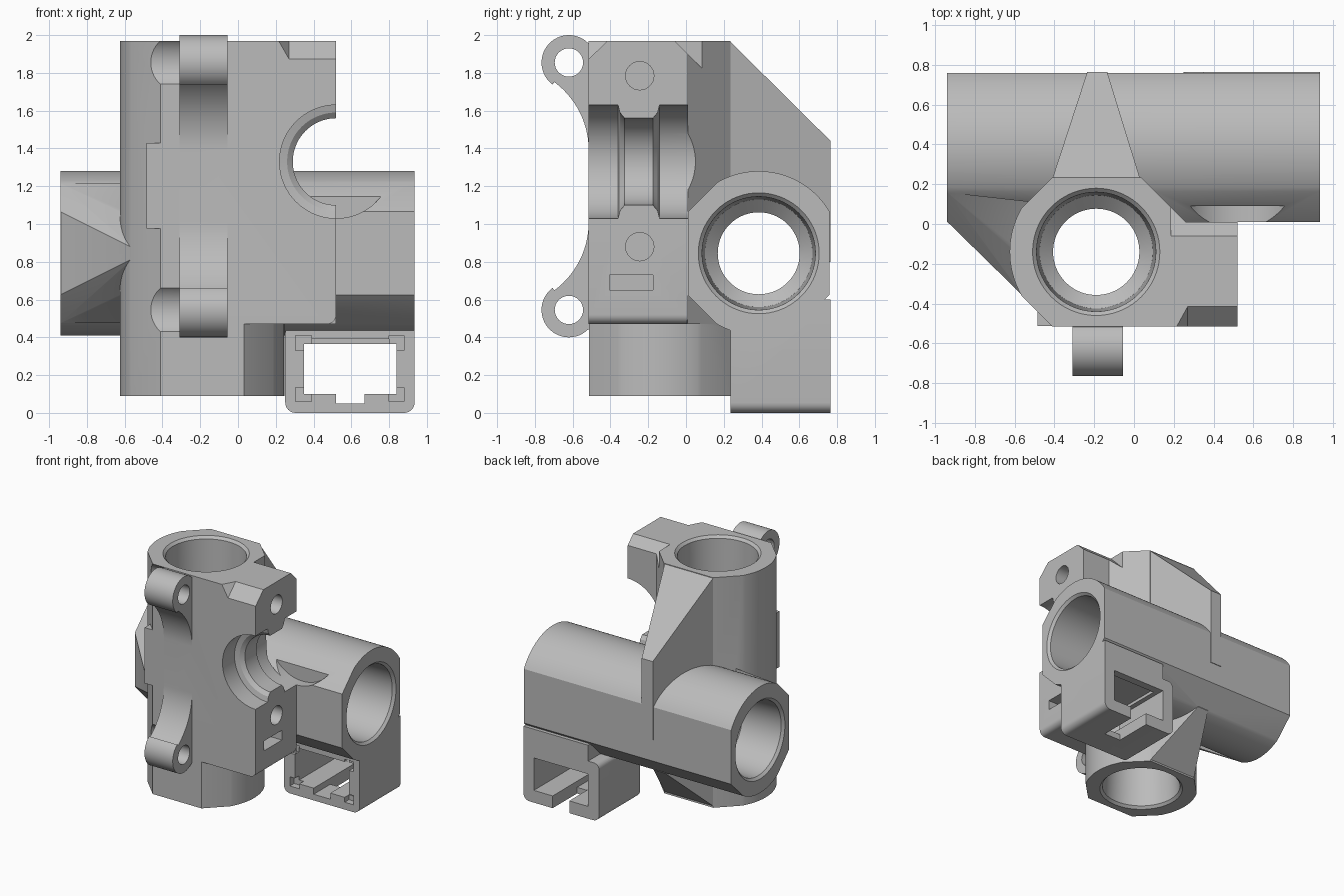
import bpy, bmesh
from math import sin, cos, pi, atan2, radians
from mathutils import Vector

old = bpy.data.objects.get("Cube")
if old:
    bpy.data.objects.remove(old, do_unlink=True)

grey = bpy.data.materials.new("plain grey plastic")
grey.use_nodes = True
grey.diffuse_color = (0.5, 0.5, 0.5, 1)
grey.node_tree.nodes["Principled BSDF"].inputs["Base Color"].default_value = (0.5, 0.5, 0.5, 1)


def finish(name, bm):
    bmesh.ops.recalc_face_normals(bm, faces=bm.faces[:])
    mesh = bpy.data.meshes.new(name)
    bm.to_mesh(mesh)
    bm.free()
    mesh.materials.append(grey)
    ob = bpy.data.objects.new(name, mesh)
    bpy.context.scene.collection.objects.link(ob)
    return ob


def place(axis, u, v, t):
    return {"x": (t, u, v), "y": (u, t, v), "z": (u, v, t)}[axis]


def prism(name, axis, pts, a, b):
    """Extrude a flat outline along an axis."""
    bm = bmesh.new()
    lo, hi = ([bm.verts.new(place(axis, u, v, t)) for u, v in pts] for t in (a, b))
    bm.faces.new(lo)
    bm.faces.new(hi)
    n = len(pts)
    for i in range(n):
        j = (i + 1) % n
        bm.faces.new((lo[i], lo[j], hi[j], hi[i]))
    return finish(name, bm)


def box(name, x, y, z):
    return prism(name, "z", [(x[0], y[0]), (x[1], y[0]), (x[1], y[1]), (x[0], y[1])], *z)


def arc(c, r, start, end, n):
    return [(c[0] + r * cos(radians(start + (end - start) * i / n)),
             c[1] + r * sin(radians(start + (end - start) * i / n))) for i in range(n + 1)]


def lathe(name, axis, c, profile, n=72):
    """Stack of rings (position, radius) about an axis."""
    bm = bmesh.new()
    rings = [[bm.verts.new(place(axis, c[0] + r * cos(2 * pi * i / n), c[1] + r * sin(2 * pi * i / n), t))
              for i in range(n)] for t, r in profile]
    for p, q in zip(rings, rings[1:]):
        for i in range(n):
            j = (i + 1) % n
            bm.faces.new((p[i], p[j], q[j], q[i]))
    bm.faces.new(rings[0])
    bm.faces.new(rings[-1])
    return finish(name, bm)


def hull(name, pts):
    bm = bmesh.new()
    for p in pts:
        bm.verts.new(p)
    bmesh.ops.convex_hull(bm, input=bm.verts[:])
    return finish(name, bm)


def combine(target, others, operation):
    for ob in others:
        mod = target.modifiers.new(operation.lower(), "BOOLEAN")
        mod.operation, mod.solver, mod.object = operation, "EXACT", ob
        bpy.context.view_layer.objects.active = target
        bpy.ops.object.modifier_apply(modifier=mod.name)
        bpy.data.objects.remove(ob, do_unlink=True)


R, EDGE = 0.435, 0.375
V = (-0.19, -0.14)      # upright tube axis in x, y
H = (0.385, 0.845)      # cross tube axis in y, z
B = (0.52, 1.33)        # side bearing axis in x, z
CORNER = 30.5           # angle where the round wall meets a flat


# Upright tube: round sides, flat front and back, chamfered corners
upright = prism("carriage_body", "z",
                arc(V, R, -CORNER, CORNER, 20) + arc(V, R, 90 - CORNER, 90 + CORNER, 1)
                + arc(V, R, 180 - CORNER, 180 + CORNER, 20) + arc(V, R, 270 - CORNER, 270 + CORNER, 1),
                0.09, 1.97)

# Cross tube: round top running into the flat back, round belly
cross = prism("cross_tube", "x",
              arc(H, R, CORNER, 90 + CORNER, 28) + arc(H, R, 180 - CORNER, 180 + CORNER, 1)
              + arc(H, R, 270 - CORNER, 270 + CORNER, 20) + arc(H, R, -CORNER, CORNER, 1),
              -0.94, 0.935)

# Clamp block beside the upright tube, lower outer corner rounded
block = prism("clamp_block", "z", [(-0.19, -0.515), (0.52, -0.515), (0.52, 0.01), (0.26, 0.01),
                                   (0.035, 0.235), (-0.19, 0.235)], 0.47, 1.97)
round_cut = prism("corner_cut", "y", [(0.6, 0.4), (0.6, 0.52), (0.52, 0.52)]
                  + arc((0.47, 0.52), 0.05, 0, -90, 6) + [(0.47, 0.4)], -0.6, 0.005)
combine(block, [round_cut], "DIFFERENCE")
bridge = box("tube_bridge", (0.1, 0.519), (-0.1, 0.1), (0.625, 1.06))

# Cable holder box under the cross tube
holder = prism("cable_holder", "y", arc((0.305, 0.055), 0.055, 180, 270, 6) + arc((0.88, 0.055), 0.055, 270, 360, 6)
               + [(0.935, 0.6), (0.35, 0.6), (0.35, 0.47)] + arc((0.295, 0.425), 0.045, 90, 180, 6), 0.235, 0.765)

# Gussets: tapering rib behind, smaller one below, wedge on the left
rib = hull("rear_rib", [(x, y, z) for x, y, z in (
    (-0.41, 0.23, 1.97), (0.03, 0.23, 1.97), (-0.235, 0.765, 1.44), (-0.135, 0.765, 1.44),
    (-0.41, 0.23, 0.8), (0.03, 0.23, 0.8), (-0.235, 0.765, 0.8), (-0.135, 0.765, 0.8))])
lower_rib = hull("lower_rib", [(x, y, z) for y, z, xs in (
    (0.23, 0.1, (-0.41, 0.03)), (0.23, 0.6, (-0.41, 0.03)),
    (0.61, 0.47, (-0.235, -0.135)), (0.61, 0.6, (-0.235, -0.135))) for x in xs])
wedge = hull("left_wedge", [(x, y, H[1] + s * h) for x, y, h in (
    (-0.94, 0.012, 0.22), (-0.94, 0.16, 0.37), (-0.56, -0.36, 0.03),
    (-0.41, -0.3, 0.12), (-0.41, 0.1, 0.37)) for s in (-1, 1)])

# Mounting ears: two rounded lugs joined by sweeping curves
lug_y, lug_r, sweep = -0.62, 0.145, 0.45
mid, upper = 1.2, 1.855
sweep_c = (-0.515 - sweep, 1.39)
lean = atan2(sweep_c[1] - upper, sweep_c[0] - lug_y) * 180 / pi
top_half = arc((sweep_c[0], sweep_c[1]), sweep, 0, lean + 180, 14) \
    + arc((lug_y, upper), lug_r, 360 + lean, 45, 24) + [(-0.45, 1.955)]
ears_profile = top_half + [(y, 2 * mid - z) for y, z in reversed(top_half)]
nut_plate = box("front_pad", (-0.485, -0.29), (-0.514, -0.3), (0.975, 1.43))
ears = prism("mounting_ears", "x", ears_profile, -0.31, -0.055)
heads = [lathe("screw_relief", "x", (lug_y, z), [(-0.7, 0.156), (-0.311, 0.156)]) for z in (0.545, upper)]

combine(upright, [block, cross, bridge, holder, rib, lower_rib, wedge], "UNION")
combine(upright, heads, "DIFFERENCE")
combine(upright, [ears, nut_plate], "UNION")


# Bores with bearing seats at both ends
def bore(axis, c, a, b, near, far):
    return lathe("bore", axis, c, [(a - 0.02, 0.34), (a + 0.02, 0.3), (a + near, 0.285), (a + near + 0.06, 0.217),
                                   (b - far - 0.06, 0.217), (b - far, 0.285), (b - 0.02, 0.3), (b + 0.02, 0.34)])


cuts = [bore("z", V, 0.09, 1.97, 0.36, 0.75), bore("x", H, -0.94, 0.935, 0.36, 0.75)]

# Open side bearing with a narrower throat, reaching into the cross tube
cuts.append(lathe("side_bearing", "y", B, [(-0.6, 0.3), (-0.36, 0.3), (-0.35, 0.26), (-0.325, 0.23),
                                           (-0.175, 0.23), (-0.15, 0.26), (-0.14, 0.3), (0.09, 0.3)]))

# Bevels on the top of the clamp block
cuts.append(hull("front_bevel", [(x, y, z) for y, z, xs in (
    (-0.415, 1.97, (0.27, 0.6)), (-0.375, 2.01, (0.3, 0.6)),
    (-0.555, 1.835, (0.27, 0.6)), (-0.555, 2.01, (0.17, 0.6))) for x in xs]))
cuts.append(prism("rear_bevel", "x", [(-0.1, 2.01), (0.09, 1.82), (0.09, 2.01)], 0.185, 0.6))

# Clamp screw holes, strap slot and ear holes
for z in (0.88, 1.785):
    cuts.append(lathe("clamp_hole", "x", (-0.245, z), [(0.2, 0.075), (0.6, 0.075)], 32))
cuts.append(box("strap_slot", (0.3, 0.6), (-0.405, -0.175), (0.65, 0.73)))
for z in (0.545, upper):
    cuts.append(lathe("ear_hole", "x", (lug_y, z), [(-0.4, 0.075), (0, 0.075)], 32))

# Cable holder window, corner pockets and floor slot
cuts.append(box("window", (0.35, 0.84), (0.2, 0.8), (0.1, 0.365)))
cuts.append(box("window_top", (0.39, 0.8), (0.2, 0.7), (0.36, 0.39)))
cuts.append(box("window_notch", (0.52, 0.67), (0.2, 0.8), (0.05, 0.15)))
cuts.append(box("floor_slot", (0.52, 0.67), (0.45, 0.8), (-0.05, 0.15)))
for x in ((0.305, 0.39), (0.8, 0.88)):
    for z in ((0.06, 0.135), (0.33, 0.41)):
        cuts.append(box("corner_pocket", x, (0.2, 0.29), z))
combine(upright, cuts, "DIFFERENCE")

bpy.ops.object.select_all(action="DESELECT")
upright.select_set(True)
bpy.context.view_layer.objects.active = upright
bpy.ops.object.shade_smooth_by_angle(angle=radians(25))
